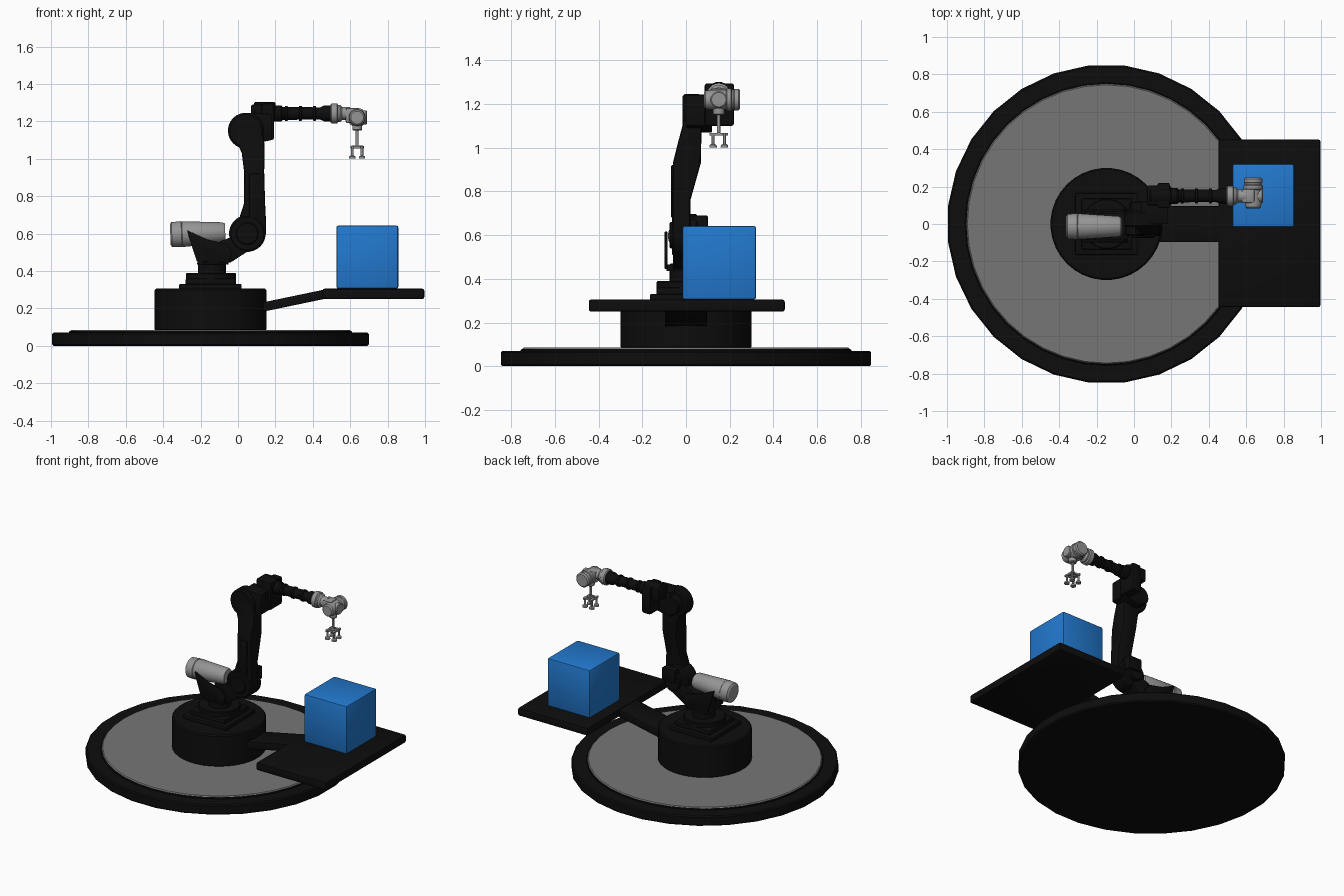
import bpy, bmesh, math
from mathutils import Vector


def material(name, rgb):
    m = bpy.data.materials.new(name)
    m.diffuse_color = (*rgb, 1)
    return m


BLACK = material("black", (0.004, 0.004, 0.004))
GREY = material("floor grey", (0.18, 0.18, 0.18))
SILVER = material("silver", (0.30, 0.30, 0.30))
BLUE = material("blue", (0.016, 0.19, 0.62))


def finish(name, bm, mat, bevel=0.0, segs=2):
    bmesh.ops.recalc_face_normals(bm, faces=bm.faces)
    if bevel:
        edges = [e for e in bm.edges if e.calc_face_angle(0) > math.radians(30)]
        bmesh.ops.bevel(bm, geom=edges, offset=bevel, segments=segs,
                        affect='EDGES', profile=0.5)
    me = bpy.data.meshes.new(name)
    bm.to_mesh(me)
    bm.free()
    me.materials.append(mat)
    me.polygons.foreach_set("use_smooth", [True] * len(me.polygons))
    me.set_sharp_from_angle(angle=math.radians(30))
    ob = bpy.data.objects.new(name, me)
    bpy.context.collection.objects.link(ob)
    return ob


def loft(name, rings, mat, bevel=0.0):
    """Closed skin through rings with equal point counts."""
    bm = bmesh.new()
    vs = [[bm.verts.new(p) for p in r] for r in rings]
    n = len(vs[0])
    for a, b in zip(vs, vs[1:]):
        for i in range(n):
            bm.faces.new((a[i], a[(i + 1) % n], b[(i + 1) % n], b[i]))
    bm.faces.new(vs[0])
    bm.faces.new(vs[-1])
    return finish(name, bm, mat, bevel)


def box(name, x, y, z, mat, bevel=0.006):
    rings = [[(x[0], y[0], h), (x[1], y[0], h), (x[1], y[1], h), (x[0], y[1], h)]
             for h in z]
    return loft(name, rings, mat, bevel)


def prism(name, pts, y0, y1, mat, bevel=0.004):
    return loft(name, [[(x, y, z) for x, z in pts] for y in (y0, y1)], mat, bevel)


def turned(name, start, end, profile, mat, sides=24):
    """Turned part; profile holds (distance along axis, radius)."""
    start, axis = Vector(start), (Vector(end) - Vector(start)).normalized()
    u = axis.orthogonal().normalized()
    v = axis.cross(u)
    rings = []
    for d, r in profile:
        rings.append([start + axis * d + r * (u * math.cos(t) + v * math.sin(t))
                      for t in (2 * math.pi * i / sides for i in range(sides))])
    return loft(name, rings, mat)


def rod(name, start, end, r, mat, sides=24, b=0.005):
    d = (Vector(end) - Vector(start)).length
    return turned(name, start, end, [(0, r - b), (b, r), (d - b, r), (d, r - b)], mat, sides)


# Round floor platform and pedestal
CX = -0.147
rod("platform", (CX, 0, 0), (CX, 0, 0.07), 0.853, BLACK, 28, 0.008)
rod("platform_step", (CX, 0, 0.06), (CX, 0, 0.078), 0.757, BLACK, 40, 0.004)
rod("platform_floor", (CX, 0, 0.07), (CX, 0, 0.085), 0.75, GREY, 40, 0.006)
rod("pedestal", (CX, 0, 0.08), (CX, 0, 0.305), 0.30, BLACK, 36, 0.008)

# Side tray with sloped support, and the crate on it
box("tray", (0.452, 0.996), (-0.445, 0.452), (0.25, 0.305), BLACK, 0.01)
prism("tray_support", [(0.10, 0.175), (0.47, 0.252), (0.47, 0.302), (0.10, 0.225)],
      -0.097, 0.095, BLACK)
box("crate", (0.526, 0.857), (-0.016, 0.32), (0.305, 0.642), BLUE, 0.01)

# Robot foot and turntable
box("foot_plate", (-0.315, 0.02), (-0.165, 0.165), (0.30, 0.33), BLACK)
box("foot_block", (-0.28, -0.01), (-0.135, 0.135), (0.325, 0.36), BLACK)
rod("turntable", (-0.145, 0, 0.35), (-0.145, 0, 0.39), 0.135, BLACK, 28)
rod("turret", (-0.14, 0, 0.38), (-0.14, 0, 0.47), 0.075, BLACK)

# Shoulder cradle with side cheeks around the counterweight
prism("shoulder_body", [(-0.21, 0.445), (-0.04, 0.445), (0.06, 0.51), (0.06, 0.62),
                        (-0.04, 0.58), (-0.16, 0.53)], -0.06, 0.06, BLACK)
CHEEK = [(-0.22, 0.45), (-0.05, 0.445), (-0.03, 0.50), (-0.06, 0.545),
         (-0.17, 0.57), (-0.272, 0.617), (-0.262, 0.58)]
for side, y in (("front", -0.098), ("back", 0.066)):
    prism("cradle_cheek_" + side, CHEEK, y, y + 0.014, BLACK, 0.003)
prism("cradle_base", [(-0.22, 0.435), (-0.05, 0.435), (-0.05, 0.465), (-0.21, 0.465)],
      -0.09, 0.075, BLACK)
turned("counterweight", (-0.362, -0.013, 0.594), (-0.068, -0.013, 0.606),
       [(0, 0.055), (0.008, 0.067), (0.06, 0.07), (0.064, 0.067), (0.07, 0.069),
        (0.28, 0.055), (0.294, 0.048)], SILVER, 28)

# Shoulder joint
rod("shoulder_joint", (0.05, -0.065, 0.60), (0.05, 0.055, 0.60), 0.098, BLACK, 28, 0.01)
rod("shoulder_cap", (0.05, -0.075, 0.60), (0.05, 0.085, 0.60), 0.06, BLACK)
box("shoulder_motor", (0.02, 0.12), (0.03, 0.10), (0.60, 0.69), BLACK)

# Lower arm, cranked sideways between the joints: z, x range, y range
ARM = [(0.58, -0.03, 0.148, -0.06, 0.02), (0.66, 0.0, 0.15, -0.06, 0.02),
       (0.76, 0.032, 0.145, -0.062, 0.02), (0.93, 0.033, 0.14, -0.06, 0.068),
       (1.03, 0.02, 0.142, -0.035, 0.07), (1.10, -0.01, 0.14, -0.016, 0.07),
       (1.17, -0.02, 0.12, -0.016, 0.07)]
loft("lower_arm", [[(a, c, z), (b, c, z), (b, d, z), (a, d, z)]
                   for z, a, b, c, d in ARM], BLACK, 0.012)
box("arm_rib", (0.06, 0.115), (-0.068, -0.05), (0.68, 0.92), BLACK, 0.004)

# Elbow joint and forearm housing
rod("elbow_joint", (0.042, -0.016, 1.15), (0.042, 0.07, 1.15), 0.096, BLACK, 28, 0.01)
rod("elbow_cap", (0.042, 0.06, 1.15), (0.042, 0.12, 1.15), 0.065, BLACK)
prism("elbow_bridge", [(0.04, 1.07), (0.18, 1.10), (0.18, 1.24), (0.04, 1.244)],
      0.0, 0.12, BLACK)
box("elbow_block", (0.125, 0.193), (0.085, 0.22), (1.10, 1.295), BLACK, 0.012)
box("elbow_motor", (0.07, 0.14), (0.10, 0.205), (1.20, 1.29), BLACK, 0.01)
rod("elbow_cover", (0.085, 0.15, 1.25), (0.20, 0.15, 1.25), 0.052, BLACK)
AY, AZ = 0.15, 1.242
turned("forearm", (0.18, AY, AZ), (0.52, AY, AZ),
       [(0, 0.043), (0.05, 0.043), (0.06, 0.034), (0.26, 0.033), (0.28, 0.042),
        (0.33, 0.044)], BLACK)
for i in range(3):
    x = 0.25 + i * 0.075
    rod(f"forearm_band_{i + 1}", (x, AY, AZ), (x + 0.018, AY, AZ), 0.04, BLACK, 20, 0.003)

# Wrist: collar, neck and cross-mounted head
turned("wrist_collar", (0.495, AY, AZ), (0.6, AY, AZ),
       [(0, 0.048), (0.006, 0.054), (0.035, 0.054), (0.04, 0.046), (0.05, 0.046),
        (0.062, 0.034), (0.105, 0.034)], SILVER)
HX, HZ = 0.637, 1.22
box("wrist_neck", (0.575, 0.645), (0.112, 0.188), (1.19, 1.272), SILVER, 0.012)
turned("wrist_head", (HX, 0.082, HZ), (HX, 0.25, HZ),
       [(0, 0.034), (0.008, 0.042), (0.03, 0.045), (0.10, 0.045), (0.105, 0.052),
        (0.125, 0.052), (0.128, 0.046), (0.136, 0.046), (0.14, 0.05), (0.158, 0.05),
        (0.166, 0.042)], SILVER, 28)
rod("wrist_side_hub", (0.65, AY, HZ), (0.69, AY, HZ), 0.038, SILVER)

# Gripper: stem, cross frame and four suction fingers
rod("gripper_flange", (HX, AY, 1.15), (HX, AY, 1.185), 0.026, SILVER, 20)
rod("gripper_stem", (HX, AY, 1.06), (HX, AY, 1.16), 0.008, SILVER, 12, 0.001)
GX = 0.026
for s in (-1, 1):
    box(f"gripper_rail_{s}", (HX + s * GX - 0.007, HX + s * GX + 0.007),
        (AY - 0.042, AY + 0.042), (1.055, 1.068), SILVER, 0.002)
    box(f"gripper_bar_{s}", (HX - 0.036, HX + 0.036),
        (AY + s * GX - 0.006, AY + s * GX + 0.006), (1.055, 1.068), SILVER, 0.002)
    for t in (-1, 1):
        turned(f"gripper_finger_{s}_{t}", (HX + s * GX, AY + t * GX, 1.06),
               (HX + s * GX, AY + t * GX, 1.0),
               [(0, 0.007), (0.043, 0.007), (0.048, 0.017), (0.06, 0.018)], SILVER, 12)
box("gripper_centre", (HX - 0.03, HX + 0.03), (AY - 0.007, AY + 0.007),
    (1.055, 1.072), SILVER, 0.002)
